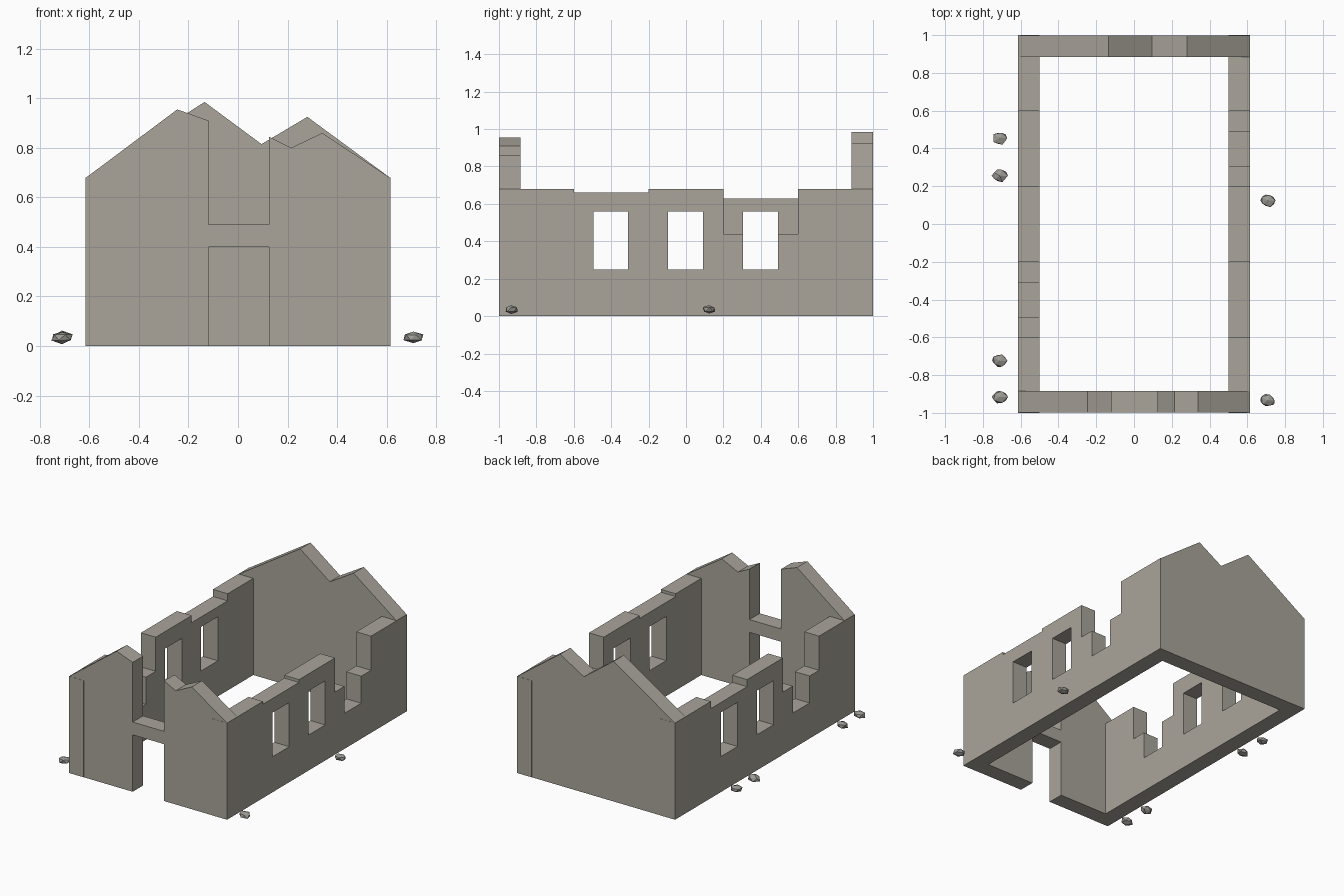
import bpy, bmesh, random
from mathutils import Vector

if "Cube" in bpy.data.objects:
    bpy.data.objects.remove(bpy.data.objects["Cube"])

random.seed(4)


def material(name, rgb):
    m = bpy.data.materials.new(name)
    m.diffuse_color = (*rgb, 1)
    m.use_nodes = True
    m.node_tree.nodes["Principled BSDF"].inputs["Base Color"].default_value = m.diffuse_color
    return m


STONE = material("weathered stone", (0.40, 0.375, 0.33))
RUBBLE = material("rubble grey", (0.33, 0.32, 0.29))


def finish(bm, name, mat):
    bmesh.ops.recalc_face_normals(bm, faces=bm.faces)
    me = bpy.data.meshes.new(name)
    bm.to_mesh(me)
    bm.free()
    ob = bpy.data.objects.new(name, me)
    bpy.context.collection.objects.link(ob)
    me.materials.append(mat)
    return ob


def slab(name, points, offset):
    """Extrude a closed 3D outline by an offset vector."""
    bm = bmesh.new()
    f = bm.faces.new([bm.verts.new(p) for p in points])
    r = bmesh.ops.extrude_face_region(bm, geom=[f])
    verts = [g for g in r["geom"] if isinstance(g, bmesh.types.BMVert)]
    bmesh.ops.translate(bm, vec=Vector(offset), verts=verts)
    return finish(bm, name, STONE)


# Front gable: doorway, lintel and a collapsed gap above it
W, T, EAVE = 0.613, 0.115, 0.68
front = [(-W, 0), (-0.12, 0), (-0.12, 0.40), (0.125, 0.40), (0.125, 0), (W, 0),
         (W, EAVE), (0.34, 0.86), (0.215, 0.80), (0.125, 0.845), (0.125, 0.49),
         (-0.12, 0.49), (-0.12, 0.91), (-0.245, 0.955), (-W, EAVE)]
slab("front_gable", [(x, -0.999, z) for x, z in front], (0, T, 0))

# Back gable: broken roofline
back = [(-W, 0), (W, 0), (W, EAVE), (0.28, 0.925), (0.095, 0.815),
        (-0.135, 0.985), (-W, EAVE)]
slab("back_gable", [(x, 0.999, z) for x, z in back], (0, -T, 0))


# Side walls: five stepped sections each, three windows cut through
def side_wall(name, side, heights):
    outline = [(-1, 0)]
    for i, h in enumerate(heights):
        outline += [(-1 + 0.4 * i, h), (-0.6 + 0.4 * i, h)]
    outline.append((1, 0))
    wall = slab(name, [(side * 0.615, y, z) for y, z in outline], (-side * T, 0, 0))
    for y in (-0.4, 0, 0.4):
        y0, y1 = y - 0.095, y + 0.091
        hole = [(y0, 0.25), (y1, 0.25), (y1, 0.56), (y0, 0.56)]
        cutter = slab("window_cutter", [(side * 0.7, a, b) for a, b in hole],
                      (-side * 0.3, 0, 0))
        mod = wall.modifiers.new("window", 'BOOLEAN')
        mod.operation, mod.solver, mod.object = 'DIFFERENCE', 'EXACT', cutter
        bpy.context.view_layer.objects.active = wall
        bpy.ops.object.modifier_apply(modifier=mod.name)
        bpy.data.objects.remove(cutter)


side_wall("right_wall", 1, (0.68, 0.66, 0.68, 0.44, 0.68))
side_wall("left_wall", -1, (0.68, 0.44, 0.68, 0.63, 0.68))

# Fallen stones beside the walls
for x, y in ((-0.71, 0.455), (-0.71, 0.255), (-0.71, -0.725), (-0.71, -0.915),
             (0.708, 0.125), (0.708, -0.935)):
    bm = bmesh.new()
    bmesh.ops.create_icosphere(bm, subdivisions=1, radius=1)
    for v in bm.verts:
        v.co *= random.uniform(0.8, 1.1)
        v.co = Vector((x + v.co.x * 0.046, y + v.co.y * 0.038, 0.035 + v.co.z * 0.026))
    finish(bm, "fallen_stone", RUBBLE)
